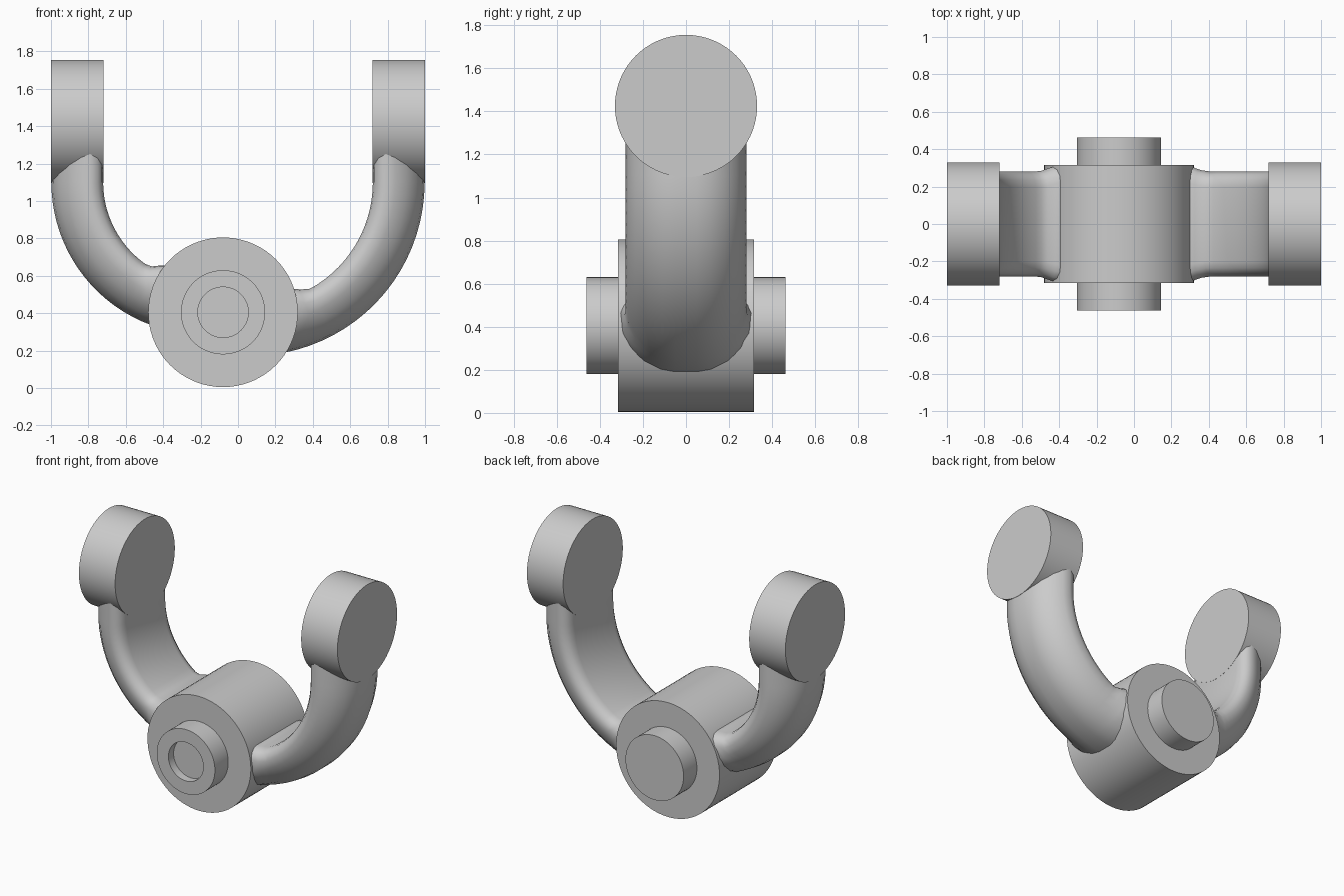
import bpy, bmesh, math
from mathutils import Vector

cube = bpy.data.objects.get("Cube")
if cube:
    bpy.data.objects.remove(cube, do_unlink=True)

grey = bpy.data.materials.new("plain grey")
grey.use_nodes = True
COLOUR = (0.6, 0.6, 0.6, 1)
grey.diffuse_color = COLOUR
grey.node_tree.nodes["Principled BSDF"].inputs["Base Color"].default_value = COLOUR

HUB = Vector((-0.08, 0, 0.405))
ARC_Z = 1.1


def loft(name, rings):
    """Skin a list of closed rings and cap both ends."""
    bm = bmesh.new()
    loops = [[bm.verts.new(p) for p in ring] for ring in rings]
    n = len(loops[0])
    for a, b in zip(loops, loops[1:]):
        for i in range(n):
            j = (i + 1) % n
            bm.faces.new((a[i], a[j], b[j], b[i]))
    bm.faces.new(loops[0][::-1])
    bm.faces.new(loops[-1])
    bmesh.ops.recalc_face_normals(bm, faces=bm.faces)
    mesh = bpy.data.meshes.new(name)
    bm.to_mesh(mesh)
    bm.free()
    mesh.materials.append(grey)
    obj = bpy.data.objects.new(name, mesh)
    bpy.context.collection.objects.link(obj)
    bpy.ops.object.select_all(action="DESELECT")
    obj.select_set(True)
    bpy.context.view_layer.objects.active = obj
    bpy.ops.object.shade_smooth_by_angle(angle=math.radians(35))
    return obj


def lathe(name, centre, axis, profile, sides=72):
    """Turn (position along axis, radius) pairs about the x or y axis."""
    rings = []
    for along, radius in profile:
        ring = []
        for i in range(sides):
            t = math.tau * i / sides
            u, w = radius * math.cos(t), radius * math.sin(t)
            offset = (along, u, w) if axis == "x" else (u, along, w)
            ring.append(Vector(centre) + Vector(offset))
        rings.append(ring)
    return loft(name, rings)


# Hub with a boss on each end and a round recess in the front boss
lathe("hub", HUB, "y", [(-0.405, 0.135), (-0.462, 0.135), (-0.462, 0.225),
                        (-0.315, 0.225), (-0.315, 0.4), (0.315, 0.4),
                        (0.315, 0.225), (0.462, 0.225)])

# Half of the D-shaped arm section: (depth from outer edge, half width)
HALF = [(0.002, 0.05), (0.012, 0.11), (0.045, 0.18), (0.1, 0.236),
        (0.16, 0.268), (0.21, 0.28), (0.25, 0.265), (0.272, 0.235), (0.279, 0.2)]
SECTION = HALF + [(d, -w) for d, w in reversed(HALF)]


def arm(name, side, radius, sweep, steps=20):
    """Sweep the section down an arc into the hub, flaring where they meet."""
    centre_x = 1 - radius
    stations = [(0, 0.2), (0, 0.1)]
    stations += [(math.radians(sweep) * i / steps, 0) for i in range(steps + 1)]
    rings = []
    for angle, lift in stations:
        ring = []
        for depth, width in SECTION:
            def place(d):
                r = radius - d
                return Vector((side * (centre_x + r * math.cos(angle)), 0,
                               ARC_Z + lift - r * math.sin(angle)))
            p = place(depth)
            near = min(1, max(0, (0.49 - (p - HUB).length) / 0.09)) ** 2
            if depth > 0.2:
                p = place(depth + 0.05 * near)
            p.y = width * (1 + 0.11 * near)
            ring.append(p)
        rings.append(ring)
    return loft(name, rings)


arm("left_arm", 1, 0.93, 88)
arm("right_arm", -1, 0.815, 78)

# Round pads at the arm tips
for label, side in (("left", 1), ("right", -1)):
    lathe(label + "_end_pad", (side * 0.86, 0, 1.425), "x",
          [(-0.14, 0.33), (0.14, 0.33)])
